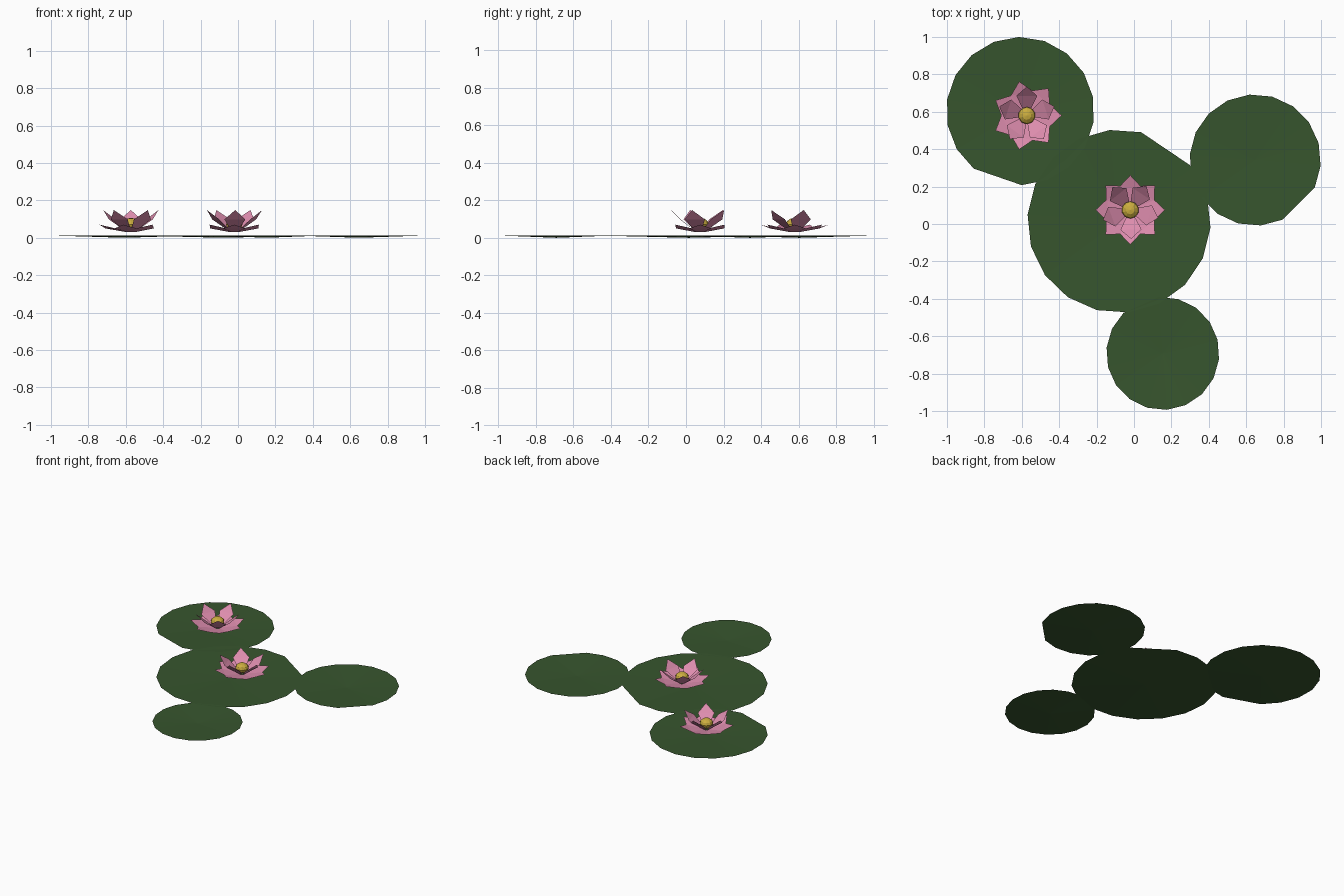
import bpy, bmesh, math
from mathutils import Vector

if "Cube" in bpy.data.objects:
    bpy.data.objects.remove(bpy.data.objects["Cube"])


def material(name, rgb):
    m = bpy.data.materials.new(name)
    m.diffuse_color = (*rgb, 1)
    m.use_nodes = True
    m.node_tree.nodes["Principled BSDF"].inputs["Base Color"].default_value = m.diffuse_color
    return m


GREEN = material("leaf green", (0.038, 0.091, 0.027))
PINK = material("petal pink", (0.74, 0.27, 0.43))
YELLOW = material("stamen yellow", (0.60, 0.42, 0.05))


def finish(bm, name, mat):
    me = bpy.data.meshes.new(name)
    bm.to_mesh(me)
    bm.free()
    me.materials.append(mat)
    ob = bpy.data.objects.new(name, me)
    bpy.context.collection.objects.link(ob)
    return ob


def polar(r, deg, z):
    a = math.radians(deg)
    return Vector((r * math.cos(a), r * math.sin(a), z))


# Lily pad: shallow dished fan of 18 sides with one rim point clipped
def lily_pad(name, x, y, r, clipped):
    bm = bmesh.new()
    c = Vector((x, y, 0))
    mid = bm.verts.new(c)
    rim = [bm.verts.new(c + polar(r, clipped + 20 * i, 0.012)) for i in range(1, 18)]
    for i in range(17):
        bm.faces.new((mid, rim[i], rim[(i + 1) % 17]))
    finish(bm, name, GREEN)


# Ring of pointed petals; profile rows are (radius, half width, height)
def petal_ring(name, x, y, count, start, profile):
    bm = bmesh.new()
    c = Vector((x, y, 0))
    (r0, w0, z0), (r1, w1, z1), (r2, _, z2) = profile
    for i in range(count):
        a = start + 360 * i / count
        side = polar(1, a + 90, 0)
        base, wide, tip = (c + polar(r, a, z) for r, z in ((r0, z0), (r1, z1), (r2, z2)))
        bl, br, wl, wr, t = (bm.verts.new(p) for p in (
            base + side * w0, base - side * w0, wide + side * w1, wide - side * w1, tip))
        bm.faces.new((bl, br, wr, wl))
        bm.faces.new((wl, wr, t))
    finish(bm, name, PINK)


def flower(name, x, y, outer_count, outer_start, inner_count, inner_start):
    petal_ring(name + "_outer_petals", x, y, outer_count, outer_start,
               [(0.02, 0.012, 0.03), (0.122, 0.06, 0.05), (0.186, 0, 0.07)])
    petal_ring(name + "_inner_petals", x, y, inner_count, inner_start,
               [(0.02, 0.014, 0.032), (0.105, 0.056, 0.098), (0.155, 0, 0.148)])
    # Rounded yellow centre
    bm = bmesh.new()
    bmesh.ops.create_uvsphere(bm, u_segments=10, v_segments=6, radius=0.046)
    bmesh.ops.scale(bm, vec=(1, 1, 0.75), verts=bm.verts)
    bmesh.ops.translate(bm, vec=(x, y, 0.072), verts=bm.verts)
    finish(bm, name + "_centre", YELLOW)


lily_pad("main_pad", -0.08, 0.015, 0.49, 56)
lily_pad("back_left_pad", -0.608, 0.604, 0.396, 251)
lily_pad("right_pad", 0.648, 0.342, 0.351, -45)
lily_pad("front_pad", 0.154, -0.692, 0.302, 114)

flower("middle_flower", -0.02, 0.075, 8, 0, 5, 128)
flower("back_flower", -0.573, 0.58, 7, 0, 5, 90)
